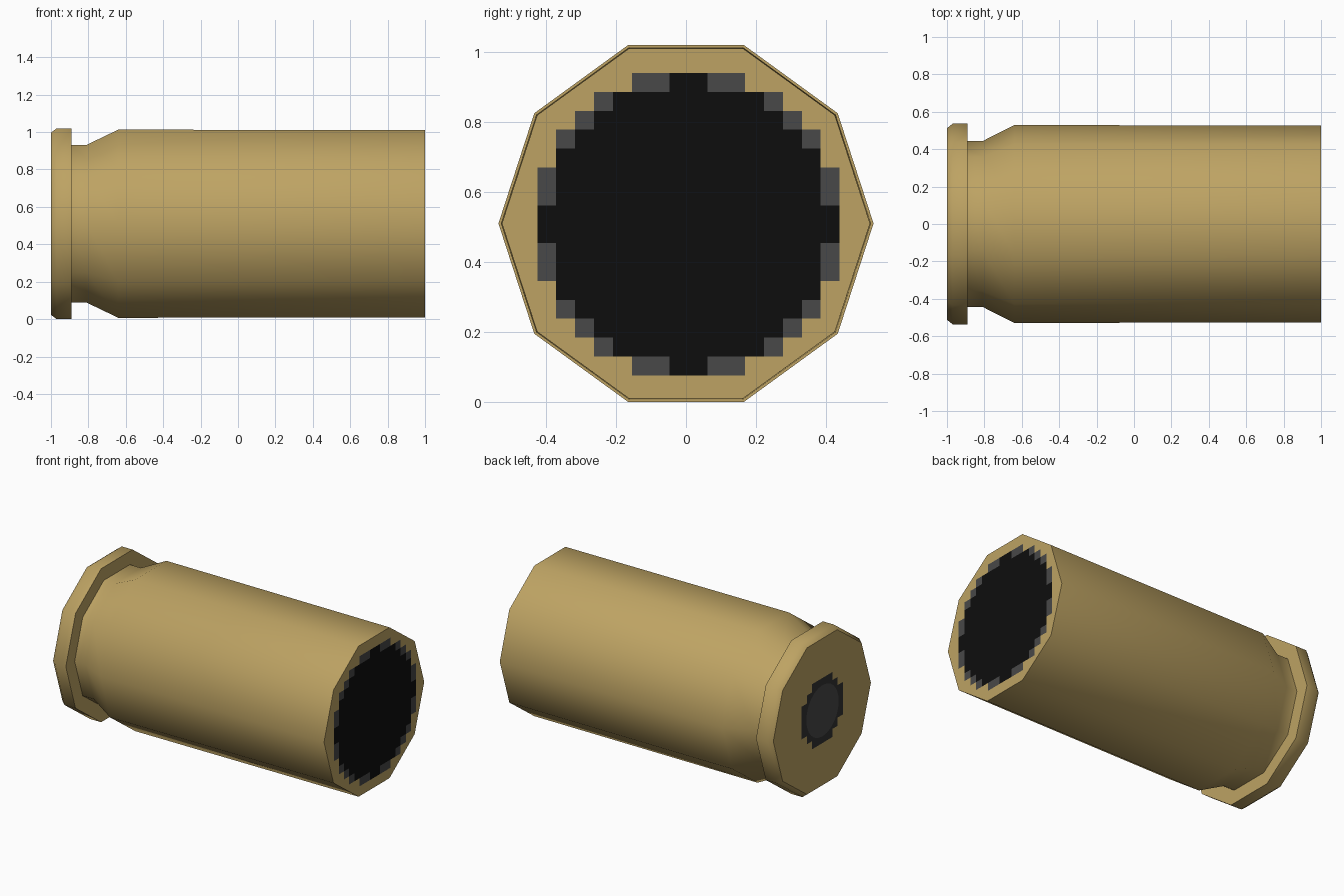
import bpy, bmesh, math

if "Cube" in bpy.data.objects:
    bpy.data.objects.remove(bpy.data.objects["Cube"])

CZ = 0.51      # axis height
CELL = 0.054   # size of one stepped cell in the painted discs


def material(name, rgb):
    m = bpy.data.materials.new(name)
    m.diffuse_color = (*rgb, 1)
    m.use_nodes = True
    m.node_tree.nodes["Principled BSDF"].inputs["Base Color"].default_value = m.diffuse_color
    return m


brass = material("brass", (0.51, 0.365, 0.125))
black = material("black", (0.004, 0.004, 0.004))
grey = material("dark grey", (0.065, 0.065, 0.065))
charcoal = material("charcoal", (0.033, 0.033, 0.033))


def finish(name, bm, mats):
    me = bpy.data.meshes.new(name)
    bm.to_mesh(me)
    bm.free()
    ob = bpy.data.objects.new(name, me)
    bpy.context.collection.objects.link(ob)
    for m in mats:
        me.materials.append(m)
    return ob


def stepped_disc(name, x, cy, cz, widths, mats, is_rim=lambda a, b: False):
    """Thin disc of square cells; widths = half width in cells of each row from the centre."""
    bm = bmesh.new()
    for row, w in enumerate(widths, 1):
        for col in range(1, w + 1):
            for sy in (-1, 1):
                for sz in (-1, 1):
                    ys = [cy + sy * CELL * c for c in (col - 1, col, col, col - 1)]
                    zs = [cz + sz * CELL * r for r in (row - 1, row - 1, row, row)]
                    pts = list(zip(ys, zs))
                    if sy * sz * x < 0:
                        pts.reverse()
                    f = bm.faces.new([bm.verts.new((x, y, z)) for y, z in pts])
                    f.material_index = int(is_rim(col, row))
    bmesh.ops.remove_doubles(bm, verts=bm.verts, dist=0.001)
    return finish(name, bm, mats)


# Casing: ten-sided lathe with rim, groove, taper and long body (x, radius)
profile = [(-1, 0.512), (-0.97, 0.536), (-0.89, 0.536), (-0.89, 0.443),
           (-0.81, 0.443), (-0.64, 0.529), (1, 0.526)]
N = 10
bm = bmesh.new()
rings = [[bm.verts.new((x, r * math.cos(math.tau * i / N), CZ + r * math.sin(math.tau * i / N)))
          for i in range(N)] for x, r in profile]
for a, b in zip(rings, rings[1:]):
    for i in range(N):
        j = (i + 1) % N
        bm.faces.new((a[i], a[j], b[j], b[i]))
bm.faces.new(rings[0])
bm.faces.new(rings[-1])
bmesh.ops.recalc_face_normals(bm, faces=bm.faces)
casing = finish("casing", bm, [brass])
bpy.context.view_layer.objects.active = casing
casing.select_set(True)
bpy.ops.object.shade_smooth_by_angle(angle=math.radians(38))

# Mouth: painted black opening with grey cells at its stepped edge
rim_cells = {(2, 8), (3, 8), (5, 7), (6, 6), (7, 5), (8, 3), (8, 2)}
stepped_disc("mouth", 1.0015, 0.007, 0.508, [8, 8, 8, 7, 7, 6, 5, 3],
             [black, grey], lambda c, r: (c, r) in rim_cells)

# Primer: dark stepped ring and a round grey cap on the base
stepped_disc("primer_ring", -1.0015, 0, 0.52, [4, 4, 3, 2], [charcoal])
bm = bmesh.new()
bm.faces.new([bm.verts.new((-1.003, -0.17 * math.cos(math.tau * i / 24),
                            0.52 + 0.17 * math.sin(math.tau * i / 24))) for i in range(24)])
finish("primer_cap", bm, [grey])
